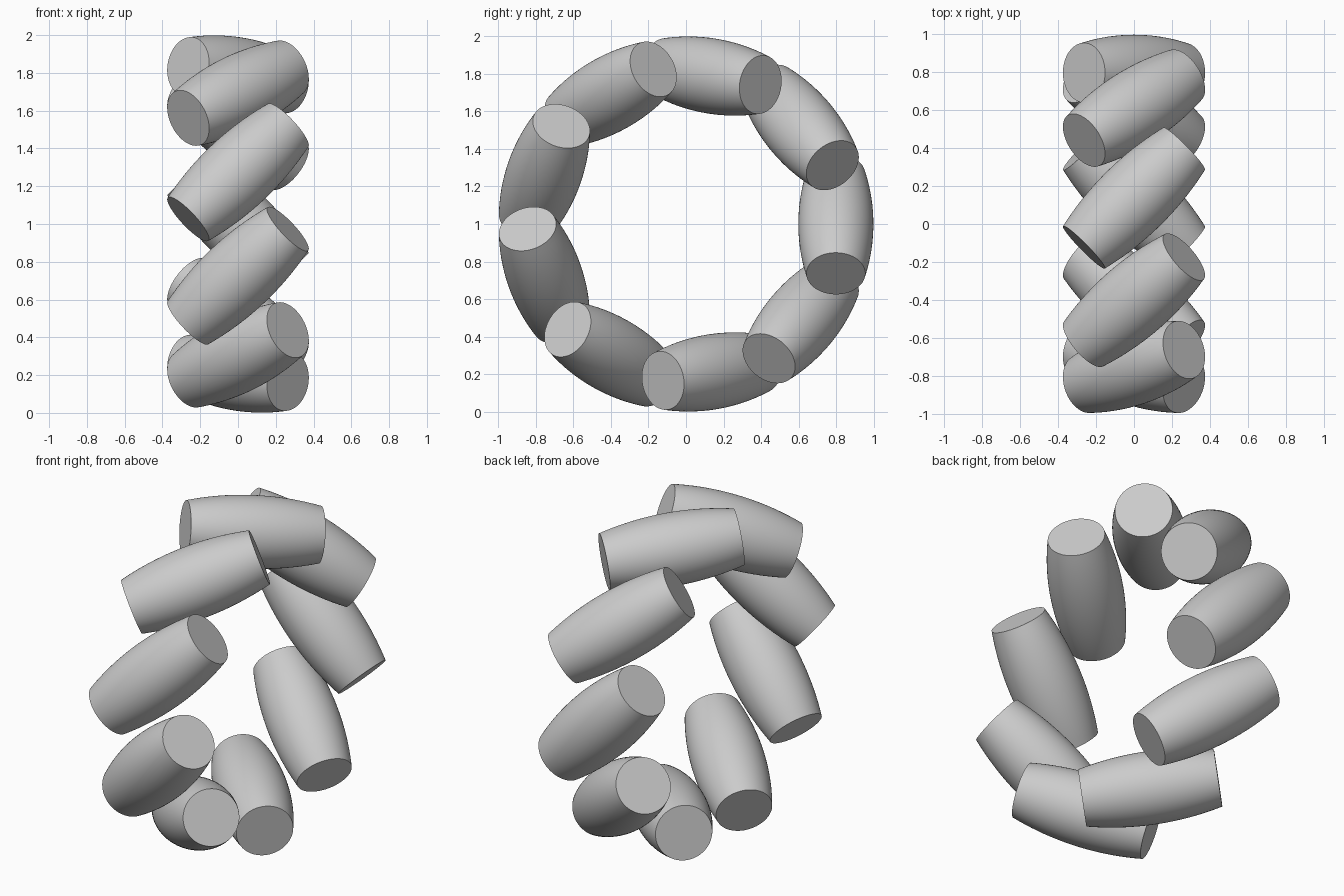
import bpy, bmesh, math
from mathutils import Vector

cube = bpy.data.objects.get("Cube")
if cube:
    bpy.data.objects.remove(cube, do_unlink=True)

COUNT = 9              # rollers around the wheel
RING = 0.80            # wheel centre to roller centre
HALF = 0.373           # half the roller length
MID, END = 0.20, 0.157 # roller radius at the middle and at the ends
TILT = math.radians(45)
SHIFT_Y = -0.002

# Plain grey material
grey = bpy.data.materials.new("light_grey")
grey.use_nodes = True
colour = (0.6, 0.6, 0.6, 1)
grey.diffuse_color = colour
grey.node_tree.nodes["Principled BSDF"].inputs["Base Color"].default_value = colour


def barrel_mesh(name, steps=20, segments=72):
    """Barrel along local z: a shallow arc spun round, with flat caps."""
    sag = MID - END
    bow = (HALF ** 2 + sag ** 2) / (2 * sag)
    bm = bmesh.new()
    verts = []
    for i in range(steps + 1):
        z = HALF * (2 * i / steps - 1)
        verts.append(bm.verts.new((MID - bow + math.sqrt(bow ** 2 - z * z), 0, z)))
    edges = [bm.edges.new(pair) for pair in zip(verts, verts[1:])]
    bmesh.ops.spin(bm, geom=verts + edges, cent=(0, 0, 0), axis=(0, 0, 1),
                   angle=math.tau, steps=segments)
    bmesh.ops.remove_doubles(bm, verts=bm.verts[:], dist=0.0005)
    bmesh.ops.holes_fill(bm, edges=[e for e in bm.edges if e.is_boundary], sides=0)
    bmesh.ops.recalc_face_normals(bm, faces=bm.faces[:])
    mesh = bpy.data.meshes.new(name)
    bm.to_mesh(mesh)
    bm.free()
    mesh.materials.append(grey)
    return mesh


# Slanted rollers spaced evenly round the wheel axis (x)
bpy.ops.object.select_all(action='DESELECT')
for i in range(COUNT):
    a = math.tau * i / COUNT
    tangent = Vector((0, -math.sin(a), math.cos(a)))
    axis = Vector((1, 0, 0)) * math.cos(TILT) - tangent * math.sin(TILT)
    roller = bpy.data.objects.new(f"roller_{i + 1}", barrel_mesh("roller"))
    roller.location = (0, RING * math.cos(a) + SHIFT_Y, 1 + RING * math.sin(a))
    roller.rotation_euler = axis.to_track_quat('Z', 'Y').to_euler()
    bpy.context.collection.objects.link(roller)
    roller.select_set(True)
    bpy.context.view_layer.objects.active = roller
bpy.ops.object.shade_smooth_by_angle(angle=math.radians(30))
